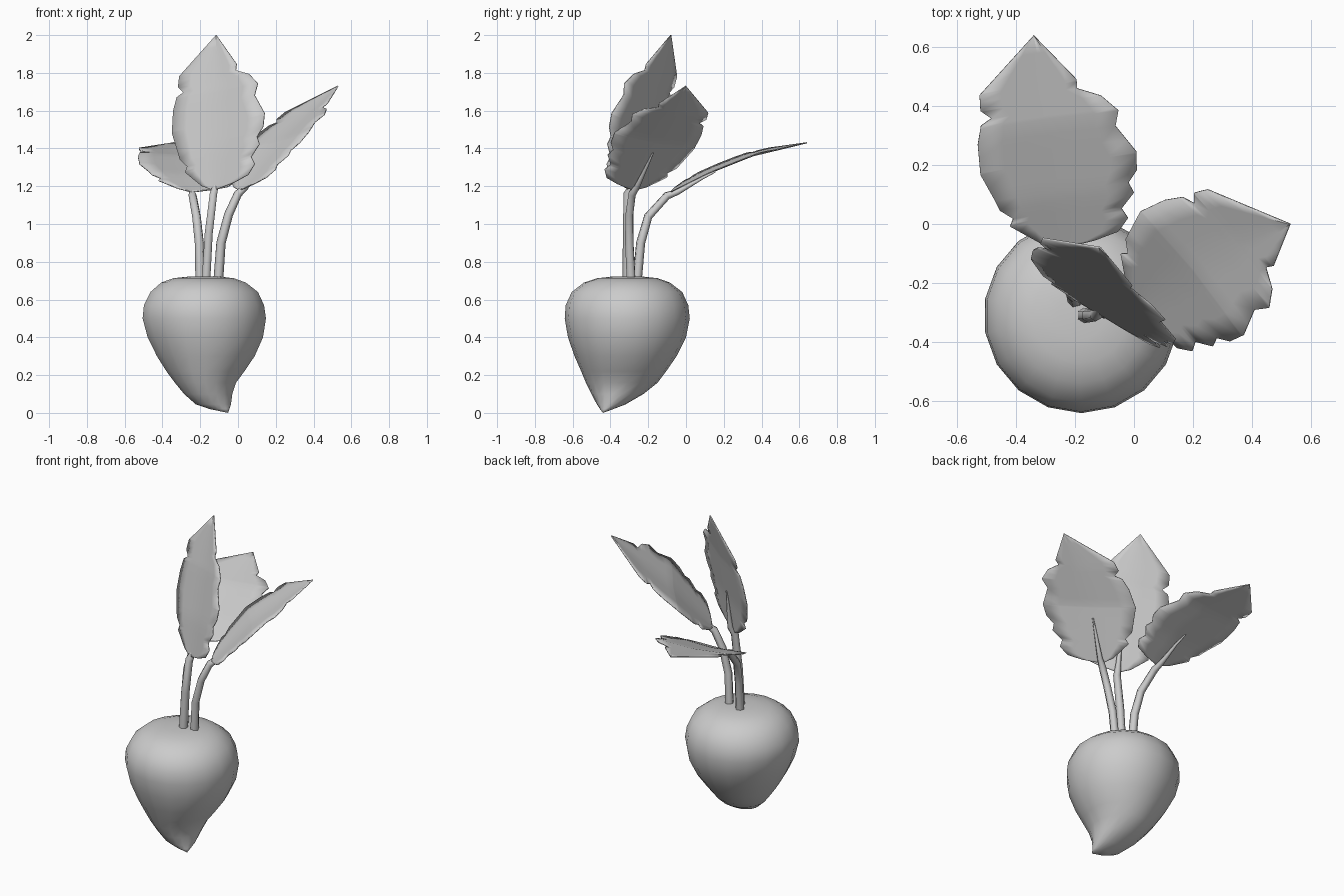
import bpy, math
from mathutils import Vector

if "Cube" in bpy.data.objects:
    bpy.data.objects.remove(bpy.data.objects["Cube"])


def mesh_object(name, verts, faces):
    mesh = bpy.data.meshes.new(name)
    mesh.from_pydata(verts, [], faces)
    mesh.update()
    for p in mesh.polygons:
        p.use_smooth = True
    ob = bpy.data.objects.new(name, mesh)
    bpy.context.collection.objects.link(ob)
    return ob


def lerp_table(table, s):
    for (a, va), (b, vb) in zip(table, table[1:]):
        if s <= b:
            return va + (vb - va) * (s - a) / (b - a)
    return table[-1][1]


def along(path, s):
    """Point at fraction s of a path's length."""
    pts = [Vector(p) for p in path]
    lens = [(b - a).length for a, b in zip(pts, pts[1:])]
    d = s * sum(lens)
    for a, b, l in zip(pts, pts[1:], lens):
        if d <= l + 1e-6:
            return a.lerp(b, d / l)
        d -= l
    return pts[-1]


# Root: elliptical rings given as z, x min, x max, y min, y max
rings = [
    (.02, -.15, -.045, -.455, -.385), (.045, -.225, -.036, -.472, -.32),
    (.10, -.287, -.028, -.50, -.225), (.16, -.337, -.008, -.53, -.15),
    (.22, -.382, .037, -.555, -.105), (.30, -.433, .092, -.59, -.05),
    (.40, -.483, .137, -.625, 0), (.50, -.51, .153, -.642, .02),
    (.57, -.503, .143, -.637, .012), (.64, -.468, .11, -.605, -.02),
    (.69, -.41, .045, -.54, -.085), (.713, -.345, -.02, -.47, -.15),
    (.722, -.26, -.10, -.39, -.23),
]
N = 18
verts, faces = [], []
for z, x0, x1, y0, y1 in rings:
    for i in range(N):
        a = 2 * math.pi * (i + .5) / N
        verts.append(((x0 + x1) / 2 + (x1 - x0) / 2 * math.cos(a),
                      (y0 + y1) / 2 + (y1 - y0) / 2 * math.sin(a), z))
for k in range(len(rings) - 1):
    for i in range(N):
        j = (i + 1) % N
        faces.append((k * N + i, k * N + j, k * N + N + j, k * N + N + i))
tip, top = len(verts), len(verts) + 1
verts += [(-.052, -.44, 0), (-.18, -.31, .723)]
last = (len(rings) - 1) * N
for i in range(N):
    j = (i + 1) % N
    faces += [(tip, j, i), (top, last + i, last + j)]
mesh_object("root_bulb", verts, faces)

# Shared leaf outline: fraction along the midrib, half width
LEFT = [(0, .01), (.04, .077), (.145, .177), (.18, .165), (.23, .209), (.41, .257),
        (.55, .25), (.635, .229), (.66, .19), (.70, .222), (.77, .216), (1, 0)]
RIGHT = [(0, .01), (.02, .11), (.05, .19), (.11, .225), (.16, .205), (.23, .25),
         (.28, .235), (.335, .27), (.42, .278), (.55, .222), (.62, .24),
         (.695, .19), (.74, .114), (.78, .118), (1, 0)]
STATIONS = sorted({s for s, _ in LEFT + RIGHT} | {.48, .85, .92})
COLS = [-1, -.66, -.33, 0, .33, .66, 1]


def make_leaf(name, stem, rib, side, scale_left, scale_right):
    """Leaf blade following the rib path, plus its tapering stalk."""
    side = Vector(side).normalized()
    verts, faces, under = [], [], []
    for s in STATIONS:
        c = along(rib, s)
        d = (along(rib, min(1, s + .15)) - along(rib, max(0, s - .15))).normalized()
        n = side.cross(d).normalized()
        r = .018 * (1 - s / .45)
        if s < .42:
            under.append((c - n * r, r))
        for u in COLS:
            w = u * (scale_right * lerp_table(RIGHT, s) if u > 0
                     else scale_left * lerp_table(LEFT, s))
            verts.append(c + side * w + n * .06 * abs(w))
    m = len(COLS)
    for k in range(len(STATIONS) - 1):
        for i in range(m - 1):
            a = k * m + i
            faces.append((a, a + 1, a + m + 1, a + m))
    blade = mesh_object(name + "_blade", verts, faces)
    mod = blade.modifiers.new("thickness", 'SOLIDIFY')
    mod.thickness = .006
    mod.offset = 0

    # Stalk fading out under the blade
    cu = bpy.data.curves.new(name + "_stalk", 'CURVE')
    cu.dimensions = '3D'
    cu.bevel_depth = 1
    cu.bevel_resolution = 1
    cu.use_fill_caps = True
    pts = [(Vector(p), .026 - .005 * i / len(stem)) for i, p in enumerate(stem)]
    pts += under[2::2]
    sp = cu.splines.new('POLY')
    sp.points.add(len(pts) - 1)
    for p, (co, r) in zip(sp.points, pts):
        p.co = (*co, 1)
        p.radius = r
    sp.use_smooth = True
    bpy.context.collection.objects.link(bpy.data.objects.new(name + "_stalk", cu))


# Three leaves: upright, right-leaning and backward-drooping
make_leaf("upright_leaf",
          [(-.17, -.31, .69), (-.155, -.31, .95), (-.13, -.308, 1.16)],
          [(-.125, -.30, 1.18), (-.12, -.26, 1.4), (-.12, -.18, 1.7), (-.115, -.08, 2.0)],
          (.86, -.48, .17), 1.0, 1.13)
make_leaf("right_leaf",
          [(-.105, -.29, .69), (-.09, -.30, .90), (-.05, -.30, 1.05), (.0, -.285, 1.16)],
          [(.01, -.28, 1.18), (.20, -.15, 1.43), (.36, -.06, 1.58), (.53, 0, 1.73)],
          (.62, -.76, .14), 1.02, 1.04)
make_leaf("back_leaf",
          [(-.20, -.26, .69), (-.205, -.24, .90), (-.22, -.20, 1.04), (-.24, -.10, 1.15)],
          [(-.24, -.08, 1.17), (-.25, .10, 1.26), (-.29, .35, 1.36), (-.34, .64, 1.43)],
          (.99, .135, 0), 1.0, 1.0)
